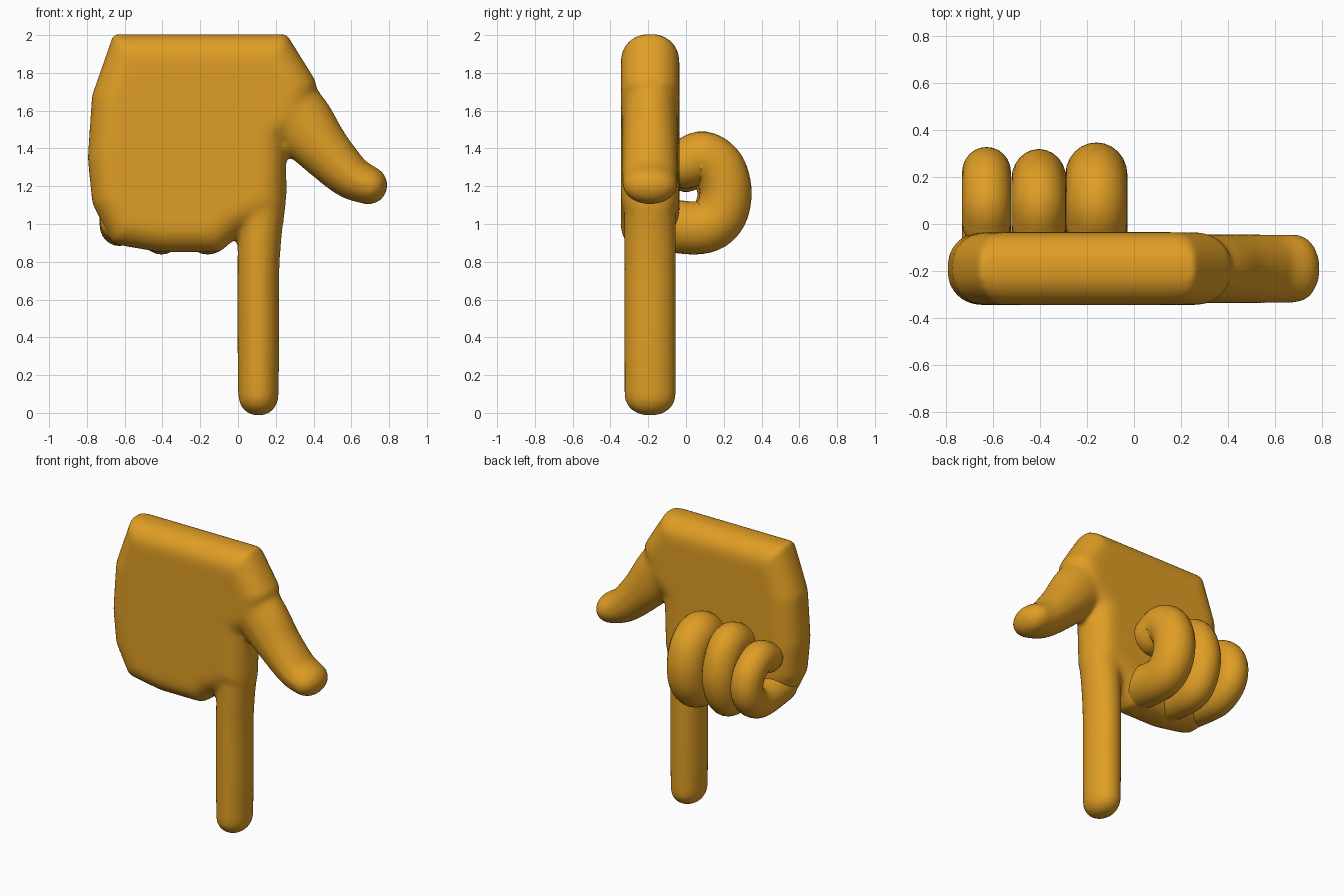
import bpy, bmesh
from math import sin, cos, pi
from mathutils import Vector

cube = bpy.data.objects.get("Cube")
if cube:
    bpy.data.objects.remove(cube, do_unlink=True)

skin = bpy.data.materials.new("golden_skin")
skin.use_nodes = True
colour = (0.74, 0.34, 0.018, 1)
skin.diffuse_color = colour
skin.node_tree.nodes["Principled BSDF"].inputs["Base Color"].default_value = colour

MID_Y = -0.19
SIDES = 24


def smooth_path(keys, steps=6):
    """Catmull-Rom through (u, v, radius) keys."""
    k = [Vector(p) for p in keys]
    k = [2 * k[0] - k[1]] + k + [2 * k[-1] - k[-2]]
    out = []
    for a, b, c, d in zip(k, k[1:], k[2:], k[3:]):
        for i in range(steps):
            t = i / steps
            out.append(0.5 * (2 * b + (c - a) * t + (2 * a - 5 * b + 4 * c - d) * t * t
                              + (3 * b - a - 3 * c + d) * t ** 3))
    return out + [k[-2]]


def sweep(bm, keys, half_width, place, side):
    """Loft an oval tube with rounded ends along a planar path."""
    path = smooth_path(keys)
    last = len(path) - 1
    rings = []
    for i, p in enumerate(path):
        tan = (path[min(i + 1, last)] - path[max(i - 1, 0)]).xy.normalized()
        caps = [(0, 1)]
        if i in (0, last):
            caps = [(sin(a * pi / 12), cos(a * pi / 12)) for a in range(6)]
        if i == 0:
            caps = [(-s, c) for s, c in reversed(caps)]
        for push, scale in caps:
            centre = p.xy + tan * push * p.z
            across = Vector((-tan.y, tan.x)) * p.z * scale
            ring = []
            for j in range(SIDES):
                a = 2 * pi * j / SIDES
                co = place(centre + across * cos(a)) + side * half_width * scale * sin(a)
                ring.append(bm.verts.new(co))
            rings.append(ring)
    for r, s in zip(rings, rings[1:]):
        for j in range(SIDES):
            n = (j + 1) % SIDES
            bm.faces.new((r[j], r[n], s[n], s[j]))
    bm.faces.new(rings[0])
    bm.faces.new(rings[-1])


def finish(bm, name):
    bmesh.ops.recalc_face_normals(bm, faces=bm.faces)
    for f in bm.faces:
        f.smooth = True
    mesh = bpy.data.meshes.new(name)
    bm.to_mesh(mesh)
    bm.free()
    mesh.materials.append(skin)
    ob = bpy.data.objects.new(name, mesh)
    bpy.context.collection.objects.link(ob)
    return ob


# Palm: filled outline with a fully rounded rim
outline = [(-0.56, 1.865), (0.18, 1.865), (0.27, 1.72), (0.25, 1.6), (0.12, 1.5),
           (0.11, 1.15), (-0.07, 1.06), (-0.15, 0.99), (-0.4, 0.99), (-0.57, 1.02),
           (-0.635, 1.15), (-0.655, 1.35), (-0.635, 1.65)]
curve = bpy.data.curves.new("palm_outline", "CURVE")
curve.dimensions = "2D"
curve.fill_mode = "BOTH"
curve.bevel_depth = 0.14
curve.bevel_resolution = 6
curve.extrude = 0.015
spline = curve.splines.new("POLY")
spline.points.add(len(outline) - 1)
for point, (x, z) in zip(spline.points, outline):
    point.co = (x, z, 0, 1)
spline.use_cyclic_u = True
helper = bpy.data.objects.new("palm_outline", curve)
bpy.context.collection.objects.link(helper)
bpy.context.view_layer.update()
bm = bmesh.new()
bm.from_mesh(helper.evaluated_get(bpy.context.evaluated_depsgraph_get()).to_mesh())
bpy.data.objects.remove(helper, do_unlink=True)
bmesh.ops.remove_doubles(bm, verts=bm.verts, dist=0.0005)
for v in bm.verts:
    v.co = (v.co.x, MID_Y - v.co.z, v.co.y)

# Pointing finger and thumb, lofted in the plane of the palm
in_palm = lambda p: Vector((p.x, MID_Y, p.y))
depth = Vector((0, 1, 0))
sweep(bm, [(0.11, 1.4, 0.14), (0.122, 1.15, 0.135), (0.115, 0.95, 0.118),
           (0.108, 0.75, 0.112), (0.108, 0.4, 0.112), (0.108, 0.09, 0.108)],
      0.138, in_palm, depth)
sweep(bm, [(0.14, 1.74, 0.19), (0.32, 1.55, 0.18), (0.455, 1.39, 0.145),
           (0.59, 1.255, 0.12), (0.69, 1.205, 0.103)], 0.147, in_palm, depth)

# Fuse into one soft skin
hand = finish(bm, "palm_with_thumb_and_pointing_finger")
fuse = hand.modifiers.new("fuse", "REMESH")
fuse.mode = "VOXEL"
fuse.voxel_size = 0.016
fuse.use_smooth_shade = True
soften = hand.modifiers.new("soften", "SMOOTH")
soften.factor = 0.5
soften.iterations = 14


# Three curled fingers behind the palm
def curled_finger(name, x, half_width, r, bottom, top, back):
    lo, hi, y = bottom + r, top - r, back - r
    mid = (lo + hi) / 2
    bm = bmesh.new()
    sweep(bm, [(-0.16, lo + 0.02, r), (0.07, lo, r), (y - 0.035, lo + 0.06, r),
               (y, mid, r * 0.98), (y - 0.035, hi - 0.06, r), (0.09, hi, r),
               (0.0, hi - 0.03, r * 0.95)],
          half_width, lambda p: Vector((x, p.x, p.y)), Vector((1, 0, 0)))
    finish(bm, name)


curled_finger("middle_finger", -0.16, 0.132, 0.14, 0.84, 1.49, 0.35)
curled_finger("ring_finger", -0.405, 0.117, 0.132, 0.84, 1.48, 0.322)
curled_finger("little_finger", -0.628, 0.104, 0.108, 0.885, 1.41, 0.33)
